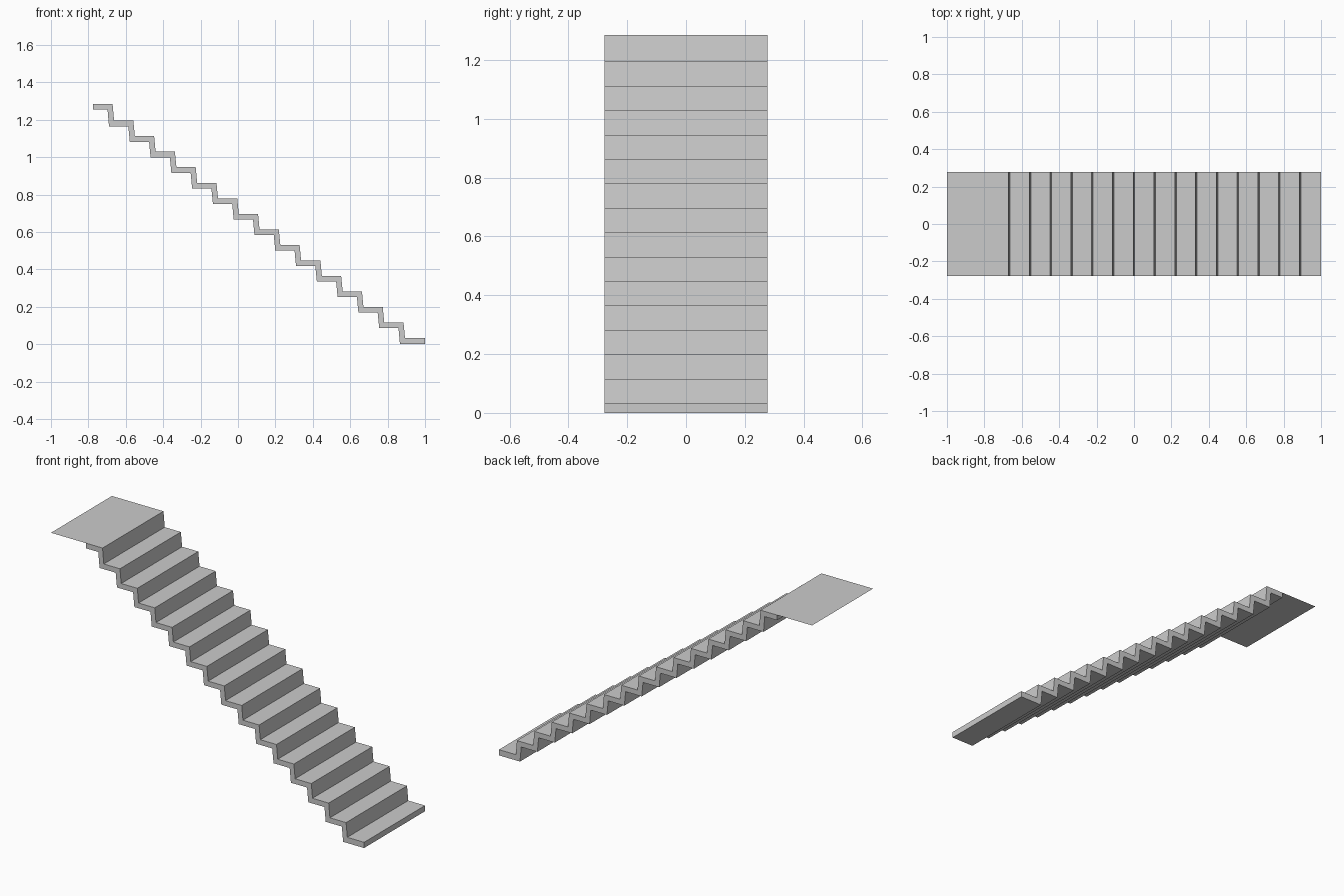
import bpy
import bmesh

cube = bpy.data.objects.get("Cube")
if cube:
    bpy.data.objects.remove(cube, do_unlink=True)

STEPS = 15          # risers
RUN = 2 / 18        # tread depth
RISE = 0.083
SLAB = 0.03         # tread thickness
WALL = 0.027        # riser thickness
LEAN = 0.004        # riser foot sits slightly forward of its nosing
HALF = 0.278        # half width
TOP = 1.285
BACK = -0.776       # rear end of the top tread

grey = bpy.data.materials.new("concrete grey")
grey.use_nodes = True
colour = (0.6, 0.6, 0.6, 1)
grey.diffuse_color = colour
grey.node_tree.nodes["Principled BSDF"].inputs["Base Color"].default_value = colour


def make_object(name, bm):
    mesh = bpy.data.meshes.new(name)
    bm.to_mesh(mesh)
    bm.free()
    mesh.materials.append(grey)
    obj = bpy.data.objects.new(name, mesh)
    bpy.context.collection.objects.link(obj)
    return obj


def tread_top(k):
    return TOP if k == STEPS else 0.033 + k * RISE


def tread_under(k):
    return 0 if k == 0 else tread_top(k) - SLAB


# Folded stair profile: up the outer side, then back down the underside
profile = [(1, 0), (1, tread_top(0))]
for k in range(1, STEPS + 1):
    x = 1 - k * RUN
    profile += [(x + LEAN, tread_top(k - 1)), (x - LEAN, tread_top(k))]
profile += [(BACK, TOP), (BACK, tread_under(STEPS))]
for k in range(STEPS, 0, -1):
    x = 1 - k * RUN - WALL
    profile += [(x - LEAN, tread_under(k)), (x + LEAN, tread_under(k - 1))]

bm = bmesh.new()
side = bm.faces.new([bm.verts.new((x, -HALF, z)) for x, z in profile])
extruded = bmesh.ops.extrude_face_region(bm, geom=[side], use_keep_orig=True)
moved = [v for v in extruded["geom"] if isinstance(v, bmesh.types.BMVert)]
bmesh.ops.translate(bm, verts=moved, vec=(0, 2 * HALF, 0))
bmesh.ops.recalc_face_normals(bm, faces=bm.faces)
make_object("stair_flight", bm)

# Thin landing sheet level with the top tread
bm = bmesh.new()
corners = [(-1, -HALF), (BACK, -HALF), (BACK, HALF), (-1, HALF)]
bm.faces.new([bm.verts.new((x, y, TOP)) for x, y in corners])
make_object("landing", bm)
